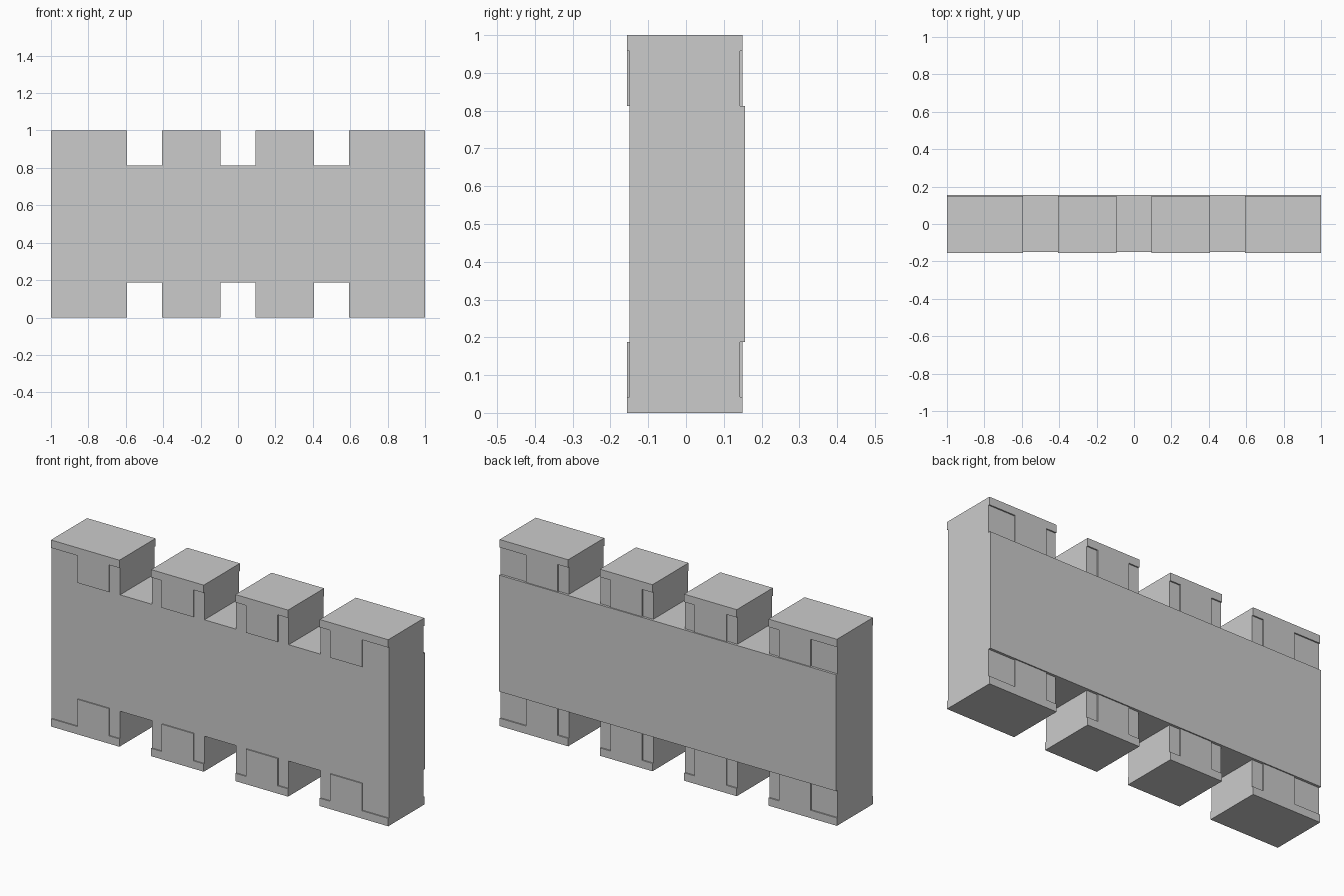
import bpy, bmesh

if "Cube" in bpy.data.objects:
    bpy.data.objects.remove(bpy.data.objects["Cube"])

NOTCH = 0.094            # half width of a notch and of a raised stem
LOW, HIGH = 0.188, 0.812  # notch floors
CAP = 0.042              # height of the raised cap strip


def prism(name, outline, y0, y1):
    """Extrude an (x, z) outline from y0 to y1."""
    bm = bmesh.new()
    face = bm.faces.new([bm.verts.new((x, y0, z)) for x, z in outline])
    ext = bmesh.ops.extrude_face_region(bm, geom=[face])["geom"]
    verts = [v for v in ext if isinstance(v, bmesh.types.BMVert)]
    bmesh.ops.translate(bm, verts=verts, vec=(0, y1 - y0, 0))
    bmesh.ops.recalc_face_normals(bm, faces=bm.faces)
    mesh = bpy.data.meshes.new(name)
    bm.to_mesh(mesh)
    bm.free()
    obj = bpy.data.objects.new(name, mesh)
    bpy.context.collection.objects.link(obj)
    return obj


def rect(x0, x1, z0, z1):
    return [(x0, z0), (x1, z0), (x1, z1), (x0, z1)]


# Central wall band, proud at the back
wall = prism("notched_wall", rect(-1, 1, LOW, HIGH), -0.15, 0.156)

parts = []
teeth = [(-1, -0.594), (-0.406, -NOTCH), (NOTCH, 0.406), (0.594, 1)]
for i, (x0, x1) in enumerate(teeth):
    # Tooth core, running through the band from bottom to top
    parts.append(prism("tooth_core", rect(x0, x1, 0, 1), -0.15, 0.143))
    # T-shaped raised cap and stem, top and bottom
    s0, s1 = -0.75 + 0.5 * i - NOTCH, -0.75 + 0.5 * i + NOTCH
    tee = [(x0, 1), (x0, 1 - CAP), (s0, 1 - CAP), (s0, HIGH),
           (s1, HIGH), (s1, 1 - CAP), (x1, 1 - CAP), (x1, 1)]
    for outline in (tee, [(x, 1 - z) for x, z in tee]):
        parts.append(prism("tooth_cap", outline, -0.156, 0.15))

# Fuse everything into one clean solid
bpy.context.view_layer.objects.active = wall
for part in parts:
    mod = wall.modifiers.new("fuse", "BOOLEAN")
    mod.operation = "UNION"
    mod.solver = "EXACT"
    mod.object = part
    bpy.ops.object.modifier_apply(modifier=mod.name)
    bpy.data.objects.remove(part)
